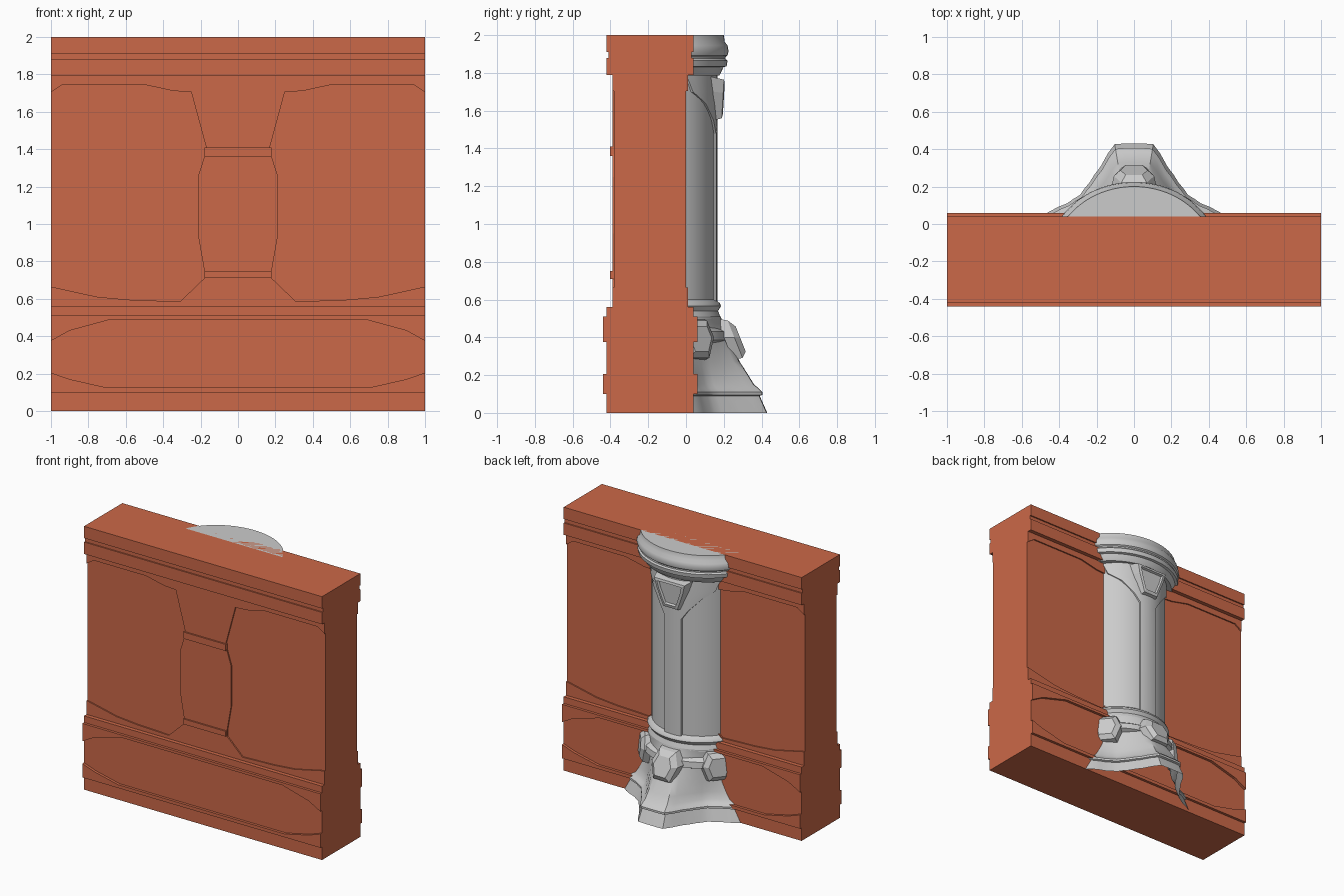
import bpy, bmesh
from math import sin, cos, radians

if "Cube" in bpy.data.objects:
    bpy.data.objects.remove(bpy.data.objects["Cube"])

CY = -0.19          # shared centre line of wall thickness and column
clay = bpy.data.materials.new("clay")
clay.diffuse_color = (0.60, 0.14, 0.065, 1)
clay.use_nodes = True
clay.node_tree.nodes["Principled BSDF"].inputs["Base Color"].default_value = clay.diffuse_color


def make(name, verts, faces, mat=None, smooth=None, fix=False):
    me = bpy.data.meshes.new(name)
    me.from_pydata(verts, [], faces)
    if fix:
        bm = bmesh.new()
        bm.from_mesh(me)
        bmesh.ops.recalc_face_normals(bm, faces=bm.faces)
        bm.to_mesh(me)
        bm.free()
    ob = bpy.data.objects.new(name, me)
    bpy.context.collection.objects.link(ob)
    if mat:
        me.materials.append(mat)
    if smooth:
        bpy.ops.object.select_all(action='DESELECT')
        ob.select_set(True)
        bpy.context.view_layer.objects.active = ob
        bpy.ops.object.shade_smooth_by_angle(angle=radians(smooth))
    return ob


def prism(name, a, b, mat=None):
    """Closed solid between two matching outlines."""
    n = len(a)
    faces = [list(range(n)), list(range(2 * n - 1, n - 1, -1))]
    faces += [(i, (i + 1) % n, n + (i + 1) % n, n + i) for i in range(n)]
    return make(name, a + b, faces, mat, fix=True)


def plate(name, half, depth):
    """Outline given for +x, mirrored to -x, standing proud on both wall faces."""
    pts = half + [(-x, z) for x, z in reversed(half)]
    return prism(name, [(x, CY - depth, z) for x, z in pts],
                 [(x, CY + depth, z) for x, z in pts], clay)


def shell(name, rows, smooth=35, lid=False):
    """Skin rows of points, ordered bottom to top."""
    m = len(rows[0])
    verts = [p for r in rows for p in r]
    faces = [(i * m + j, (i + 1) * m + j, (i + 1) * m + j + 1, i * m + j + 1)
             for i in range(len(rows) - 1) for j in range(m - 1)]
    if lid:
        faces.append([(len(rows) - 1) * m + j for j in reversed(range(m))])
    return make(name, verts, faces, smooth=smooth)


def polar(t, r, z, sx=1.0):
    return (sx * r * sin(t), CY + r * cos(t), z)


def arc(lo, hi, n):
    return [lo + (hi - lo) * i / n for i in range(n + 1)]


def turned(name, profile, lo=-1.2, hi=1.2, n=36, sx=1.0, lid=False):
    return shell(name, [[polar(t, r, z, sx) for t in arc(lo, hi, n)] for z, r in profile], lid=lid)


# wall core: stepped section run along x
side = [(.23, 0), (.23, .56), (.19, .56), (.19, 1.79), (.23, 1.79), (.23, 1.88),
        (.22, 1.88), (.22, 1.91), (.23, 1.91), (.23, 2)]
sec = [(CY + d, z) for d, z in side] + [(CY - d, z) for d, z in reversed(side)]
prism("wall_core", [(-1, y, z) for y, z in sec], [(1, y, z) for y, z in sec], clay)

# plinth borders around the long recessed panel
plate("plinth_upper_border", [(.68, .49), (.9, .43), (1, .375), (1, .51)], .25)
plate("plinth_lower_border", [(.7, .125), (.9, .17), (1, .205), (1, .10)], .25)

# raised frame with the waisted middle pier
plate("wall_frame", [(1, 1.79), (1, 1.705), (.94, 1.745), (.5, 1.745), (.35, 1.712),
                     (.25, 1.705), (.17, 1.41), (.18, 1.36), (.215, 1.25), (.215, .95),
                     (.18, .75), (.18, .71), (.31, .585), (.58, .595), (.75, .61),
                     (1, .665), (1, .56)], .20)
for nm, lo, hi in (("pier_upper_band", 1.36, 1.41), ("pier_lower_band", .71, .75)):
    plate(nm, [(.178, lo), (.178, hi)], .212)

# column shaft
turned("column_shaft", [(.56, .345), (1.8, .345)])

# raised rib on the shaft, flaring under the capital
rows = []
for z, w in [(.58, .2), (1.48, .2), (1.55, .34), (1.64, .6), (1.70, .88), (1.79, 1.0)]:
    ts = arc(-w, w, 16)
    rows.append([polar(-w - .02, .34, z)] + [polar(t, .356, z) for t in ts]
                + [polar(w + .02, .34, z)])
shell("shaft_rib", rows, 25)

# capital
turned("column_capital", [(1.785, .30), (1.785, .365), (1.80, .375), (1.83, .388), (1.835, .405),
                          (1.865, .41), (1.875, .40), (1.885, .40), (1.893, .41), (1.915, .415),
                          (1.945, .41), (1.965, .395), (2.0, .39)], sx=1.12, lid=True)

# collar at the foot of the shaft
turned("shaft_collar", [(.50, .375), (.54, .36), (.565, .375), (.58, .37), (.60, .345)])

# pointed spreading foot: round at the top, star shaped at the ground
star = [(0, 1), (9.5, 1.03), (20, .45), (30, .15), (40, 0), (50, .1), (61, .43), (75, .8)]


def reach(deg):
    deg = abs(deg)
    for (a, s), (b, e) in zip(star, star[1:]):
        if deg <= b:
            return s + (e - s) * (deg - a) / (b - a)
    return star[-1][1]


angles = sorted({s * a for a in [0, 5, 9.5, 14, 20, 25, 30, 35, 40, 45, 50, 55, 61, 68, 75]
                 for s in (-1, 1)})
foot = [(0, .45, .62), (.09, .42, .58), (.095, .435, .595), (.11, .435, .595),
        (.13, .415, .575), (.15, .40, .55), (.2, .388, .52), (.27, .378, .475),
        (.4, .37, .41), (.47, .37, .385), (.51, .375, .375)]
shell("column_foot", [[polar(radians(a), c + (tip - c) * reach(a), z) for a in angles]
                      for z, c, tip in foot], 30)


def boss(name, deg, half, levels, z0, r0, slope):
    """Faceted boss: nested outlines (scale, lift) on a plane facing an angle."""
    t = radians(deg)
    pts = half + [(-u, z) for u, z in reversed(half)]
    zc = sum(z for _, z in pts) / len(pts)
    n = len(pts)
    verts, faces = [], []
    for s, lift in levels:
        for u, z in pts:
            u, z = u * s, zc + (z - zc) * s
            d = r0 - slope * (z - z0) + lift
            verts.append((d * sin(t) + u * cos(t), CY + d * cos(t) - u * sin(t), z))
    for k in range(len(levels) - 1):
        faces += [(k * n + i, k * n + (i + 1) % n, (k + 1) * n + (i + 1) % n, (k + 1) * n + i)
                  for i in range(n)]
    faces += [list(range(n)), [(len(levels) - 1) * n + i for i in range(n)]]
    make(name, verts, faces, fix=True)


# keystone under the capital
boss("keystone", 0, [(.15, 1.78), (.13, 1.70), (.07, 1.54)],
     [(1, 0), (.85, .07), (.68, .075), (.62, .06)], 1.66, .315, -.06)

# faceted bosses on the foot, joined by a raised band
gem = [(.075, .50), (.12, .40), (.075, .28)]
boss("front_boss", 0, gem, [(1, -.02), (.9, .035), (.6, .065)], .39, .415, .4)
for nm, s in (("right", 1), ("left", -1)):
    boss(nm + "_boss", 51 * s, gem, [(1, -.02), (.9, .03), (.6, .055)], .39, .375, .1)
    lo, hi = sorted((radians(12) * s, radians(38) * s))
    turned(nm + "_boss_link", [(.36, .36), (.385, .41), (.43, .405), (.46, .36)], lo, hi, 8)
